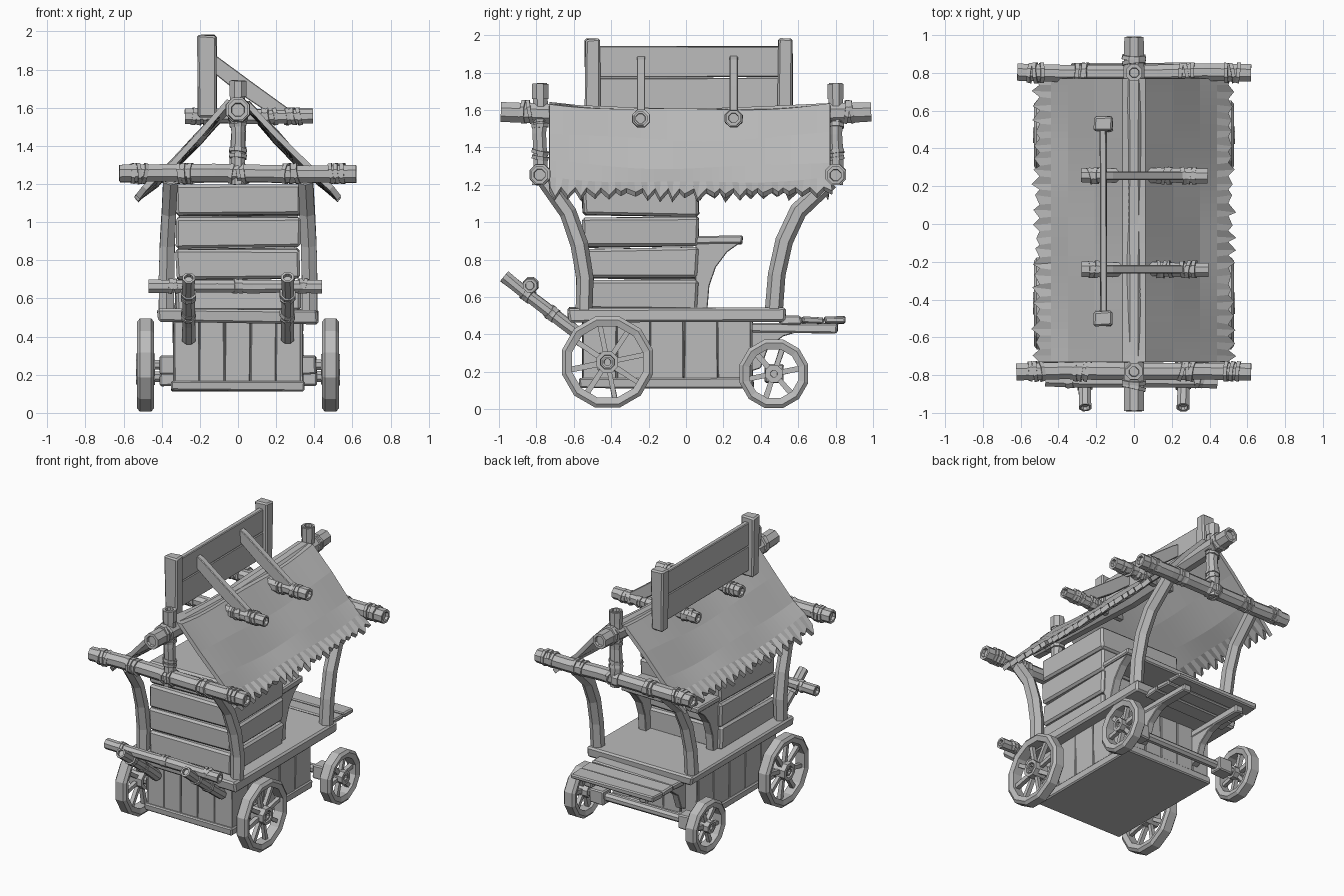
import bpy, bmesh, math, random
from mathutils import Vector as V

random.seed(4)
if "Cube" in bpy.data.objects:
    bpy.data.objects.remove(bpy.data.objects["Cube"])

wood = bpy.data.materials.new("plain_grey")
wood.use_nodes = True
GREY = (0.5, 0.5, 0.5, 1)
wood.diffuse_color = GREY
wood.node_tree.nodes["Principled BSDF"].inputs["Base Color"].default_value = GREY


def rnd(a):
    return random.uniform(-a, a)


def make(name, verts, faces, bevel=0.0, fix=True):
    me = bpy.data.meshes.new(name)
    me.from_pydata([tuple(v) for v in verts], [], faces)
    if fix:
        bm = bmesh.new()
        bm.from_mesh(me)
        bmesh.ops.recalc_face_normals(bm, faces=bm.faces)
        bm.to_mesh(me)
        bm.free()
    me.materials.append(wood)
    ob = bpy.data.objects.new(name, me)
    bpy.context.collection.objects.link(ob)
    if bevel:
        m = ob.modifiers.new("bevel", "BEVEL")
        m.width, m.segments = bevel, 1
    return ob


def box(name, lo, hi, wobble=0.004, bevel=0.008):
    verts = [V((x + rnd(wobble), y + rnd(wobble), z + rnd(wobble)))
             for x in (lo[0], hi[0]) for y in (lo[1], hi[1]) for z in (lo[2], hi[2])]
    faces = [(0, 1, 3, 2), (4, 6, 7, 5), (0, 4, 5, 1), (2, 3, 7, 6), (0, 2, 6, 4), (1, 5, 7, 3)]
    return make(name, verts, faces, bevel)


def prism(name, pts, axis, lo, hi, bevel=0.004):
    """Extrude a 2D outline along x (outline is y,z) or y (outline is x,z)."""
    n = len(pts)
    verts = [(d, a, b) if axis == "x" else (a, d, b) for d in (lo, hi) for a, b in pts]
    faces = [tuple(range(n)), tuple(range(n, 2 * n))]
    faces += [(i, (i + 1) % n, n + (i + 1) % n, n + i) for i in range(n)]
    return make(name, verts, faces, bevel)


def tube(name, path, r, sides=8, hollow=True, wobble=0.003):
    """Rough log along a path, with recessed ends."""
    path = [V(p) for p in path]
    whole = (path[-1] - path[0]).normalized()
    ref = V((0, 0, 1)) if abs(whole.x) > 0.7 else V((1, 0, 0))
    rings = [(p, r + rnd(wobble)) for p in path]
    if hollow:
        t0, t1 = (path[1] - path[0]).normalized(), (path[-1] - path[-2]).normalized()
        rings = ([(path[0] + t0 * 0.02, r * 0.6), (path[0], r * 0.65)] + rings
                 + [(path[-1], r * 0.65), (path[-1] - t1 * 0.02, r * 0.6)])
    verts = []
    for p, rad in rings:
        k = min(range(len(path)), key=lambda i: (path[i] - p).length)
        t = (path[min(k + 1, len(path) - 1)] - path[max(k - 1, 0)]).normalized()
        u = (ref - t * ref.dot(t)).normalized()
        w = t.cross(u)
        for s in range(sides):
            a = math.tau * (s + 0.5) / sides
            verts.append(p + (u * math.cos(a) + w * math.sin(a)) * rad)
    n = len(rings)
    faces = [(i * sides + s, i * sides + (s + 1) % sides, (i + 1) * sides + (s + 1) % sides,
              (i + 1) * sides + s) for i in range(n - 1) for s in range(sides)]
    faces += [tuple(range(sides)), tuple(range((n - 1) * sides, n * sides))]
    return make(name, verts, faces)


def log(name, a, b, r, cuts=5, bend=0.005, sides=8):
    a, b = V(a), V(b)
    path = [a.lerp(b, i / cuts) + V((rnd(bend), rnd(bend), rnd(bend))) for i in range(cuts + 1)]
    return tube(name, path, r, sides)


def wraps(name, centre, axis, r, count=3):
    """Tilted rope bands around a log."""
    axis = V(axis).normalized()
    for i in range(count):
        c = V(centre) + axis * (i - (count - 1) / 2) * 0.03
        tilt = (axis + V((rnd(0.25), rnd(0.25), rnd(0.25)))).normalized() * 0.01
        tube(name, [c - tilt, c + tilt], r * 1.16, 8, False)


def wheel(name, side, y, r, spokes):
    x, n = side * 0.485, 12
    verts = []
    for i in range(n):
        a = math.tau * (i + 0.5) / n
        for rad, dx in ((r, 0.03), (r - 0.02, 0.045), (r - 0.055, 0.035),
                        (r - 0.055, -0.035), (r - 0.02, -0.045), (r, -0.03)):
            verts.append((x + dx, y + rad * math.cos(a), r + rad * math.sin(a)))
    faces = [(i * 6 + k, i * 6 + (k + 1) % 6, (i + 1) % n * 6 + (k + 1) % 6, (i + 1) % n * 6 + k)
             for i in range(n) for k in range(6)]
    make(name + "_rim", verts, faces)
    tube(name + "_hub", [(x - 0.05, y, r), (x + 0.05, y, r)], r * 0.25, 8)
    for i in range(spokes):
        a = math.tau * i / spokes + 0.2
        d = V((0, math.cos(a), math.sin(a)))
        c = V((x, y, r))
        tube(name + "_spoke", [c + d * r * 0.15, c + d * (r - 0.045)], 0.02, 4, False)


# Lower body: core, upright planks and bottom trim
box("body_core", (-0.32, -0.54, 0.13), (0.32, 0.34, 0.48), 0)
for i in range(5):
    x = -0.335 + i * 0.134
    for y in (-0.555, 0.33):
        box("body_end_plank", (x, y, 0.15), (x + 0.13, y + 0.025, 0.48), 0.003, 0.004)
    y = -0.55 + i * 0.18
    for x in (-0.34, 0.315):
        box("body_side_plank", (x, y, 0.15), (x + 0.025, y + 0.176, 0.48), 0.003, 0.004)
box("bottom_trim", (-0.35, -0.57, 0.115), (0.35, 0.36, 0.165))

# Deck, rear step and its supports
box("deck", (-0.42, -0.63, 0.47), (0.42, 0.53, 0.54), 0.008, 0.012)
for i in range(3):
    y = 0.5 + i * 0.12
    box("rear_step_plank", (-0.33, y, 0.455), (0.33, y + 0.115, 0.497), 0.008)
for x in (-0.22, 0.22):
    box("step_bearer", (x - 0.03, 0.34, 0.41), (x + 0.03, 0.81, 0.458))
    prism("step_bracket", [(0.34, 0.2), (0.4, 0.22), (0.44, 0.33), (0.52, 0.39), (0.62, 0.42),
                           (0.62, 0.45), (0.34, 0.45)], "x", x - 0.025, x + 0.025)

# Wheels and axles
for y, r, spokes, tag in ((-0.42, 0.252, 8, "front"), (0.47, 0.19, 6, "rear")):
    tube(tag + "_axle", [(-0.53, y, r), (0.53, y, r)], 0.03, 8)
    for s in (-1, 1):
        wheel(tag + "_wheel", s, y, r, spokes)
        a, b = sorted((s * 0.3, s * 0.41))
        box(tag + "_axle_block", (a, y - 0.05, r - 0.05), (b, y + 0.05, r + 0.05))

# Cabin: four courses of planks
for i in range(4):
    z = 0.53 + i * 0.168
    box("cabin_course", (-0.325, -0.55, z), (0.325, 0.065, z + 0.164), 0.008, 0.014)

# Counter behind the cabin
box("counter", (-0.31, 0.05, 0.885), (0.31, 0.3, 0.925), 0.006)
for x in (-0.27, 0.27):
    prism("counter_bracket", [(0.05, 0.54), (0.115, 0.54), (0.125, 0.66), (0.16, 0.76),
                              (0.22, 0.84), (0.29, 0.89), (0.05, 0.89)], "x", x - 0.03, x + 0.03)

# Curved corner posts
FRONT_CURVE = [(-0.545, 0.53), (-0.54, 0.7), (-0.57, 0.88), (-0.63, 1.05), (-0.75, 1.22)]
REAR_CURVE = [(0.47, 0.53), (0.485, 0.72), (0.525, 0.9), (0.6, 1.06), (0.77, 1.22)]
for s in (-1, 1):
    for tag, curve in (("front", FRONT_CURVE), ("rear", REAR_CURVE)):
        path = [(s * (0.375 - 0.05 * max(0, z - 0.8)), y, z) for y, z in curve]
        tube(tag + "_corner_post", path, 0.046, 6)

# End frames: cross beam, king post and rope
for y, tag in ((-0.78, "front"), (0.8, "rear")):
    log(tag + "_cross_beam", (-0.62, y, 1.255), (0.62, y, 1.255), 0.05)
    log(tag + "_king_post", (0, y, 1.2), (0, y, 1.74), 0.042, 4)
    tube(tag + "_post_cap", [(0, y, 1.66), (0, y, 1.74)], 0.049, 8)
    for x in (-0.52, -0.28, 0, 0.28, 0.52):
        wraps(tag + "_beam_rope", (x, y, 1.255), (1, 0, 0), 0.05)
    for z in (1.36, 1.53):
        wraps(tag + "_post_rope", (0, y, z), (0, 0, 1), 0.042, 2)
    wraps(tag + "_ridge_rope", (0, y + math.copysign(0.07, y), 1.59), (0, 1, 0), 0.058, 2)

# Sagging ridge pole
tube("ridge_pole", [(0, y, 1.55 + 0.04 * abs(y)) for y in (-0.99, -0.75, -0.4, 0, 0.4, 0.75, 0.99)],
     0.058, 8)

# Cloth roof with ragged eaves
HALF = [(0.06, 1.635), (0.21, 1.475), (0.35, 1.325), (0.44, 1.245), (0.5, 1.19)]
section = [(-x, z) for x, z in reversed(HALF)] + HALF
cols, rows = len(section), 44
verts, faces = [], []
for i in range(rows):
    t = i / (rows - 1)
    y = -0.73 + 1.5 * t
    sag = 0.035 * (1 - (2 * t - 1) ** 2)
    for j, (x, z) in enumerate(section):
        edge = j in (0, cols - 1)
        tear = random.uniform(0.015, 0.055) if edge and i % 2 else 0
        fold = 0.008 * math.sin(t * 9 + j * 2) if 0 < j < cols - 1 else 0
        verts.append((x + math.copysign(tear * 0.8, x), y + (rnd(0.012) if edge else 0),
                      z - sag * (0.3 if edge else 1) - tear + fold))
for i in range(rows - 1):
    for j in range(cols - 1):
        a = i * cols + j
        faces.append((a, a + 1, a + cols + 1, a + cols))
roof = make("cloth_roof", verts, faces, fix=False)
shell = roof.modifiers.new("thickness", "SOLIDIFY")
shell.thickness, shell.offset = 0.03, -1

# Roof board with posts, logs and braces
for y in (-0.5, 0.53):
    box("board_post", (-0.21, y - 0.04, 1.55), (-0.115, y + 0.04, 1.98), 0.006, 0.01)
box("board_lower", (-0.18, -0.48, 1.59), (-0.145, 0.51, 1.77), 0.003, 0.005)
box("board_upper", (-0.18, -0.48, 1.774), (-0.145, 0.51, 1.94), 0.003, 0.005)
for y in (-0.24, 0.255):
    log("board_log", (-0.28, y, 1.555), (0.39, y, 1.555), 0.042, 4, 0.004)
    for x in (-0.2, 0.16, 0.29):
        wraps("board_log_rope", (x, y, 1.555), (1, 0, 0), 0.042)
    prism("board_brace", [(-0.15, 1.89), (-0.11, 1.87), (0.08, 1.73), (0.26, 1.6), (0.24, 1.56),
                          (0.15, 1.58), (0.0, 1.68), (-0.15, 1.8)], "y", y - 0.022, y + 0.022)

# Front shafts and pull bar
for s in (-1, 1):
    log("shaft", (s * 0.26, -0.97, 0.71), (s * 0.26, -0.56, 0.39), 0.036, 4, 0.003)
    for k in (0.3, 0.62):
        p = V((s * 0.26, -0.97, 0.71)).lerp(V((s * 0.26, -0.56, 0.39)), k)
        wraps("shaft_rope", p, (0, 0.41, -0.32), 0.036, 2)
    wraps("bar_rope", (s * 0.34, -0.83, 0.665), (1, 0, 0), 0.037, 2)
log("pull_bar", (-0.47, -0.83, 0.665), (0.44, -0.83, 0.665), 0.037)
wraps("bar_rope", (0, -0.83, 0.665), (1, 0, 0), 0.037, 2)
